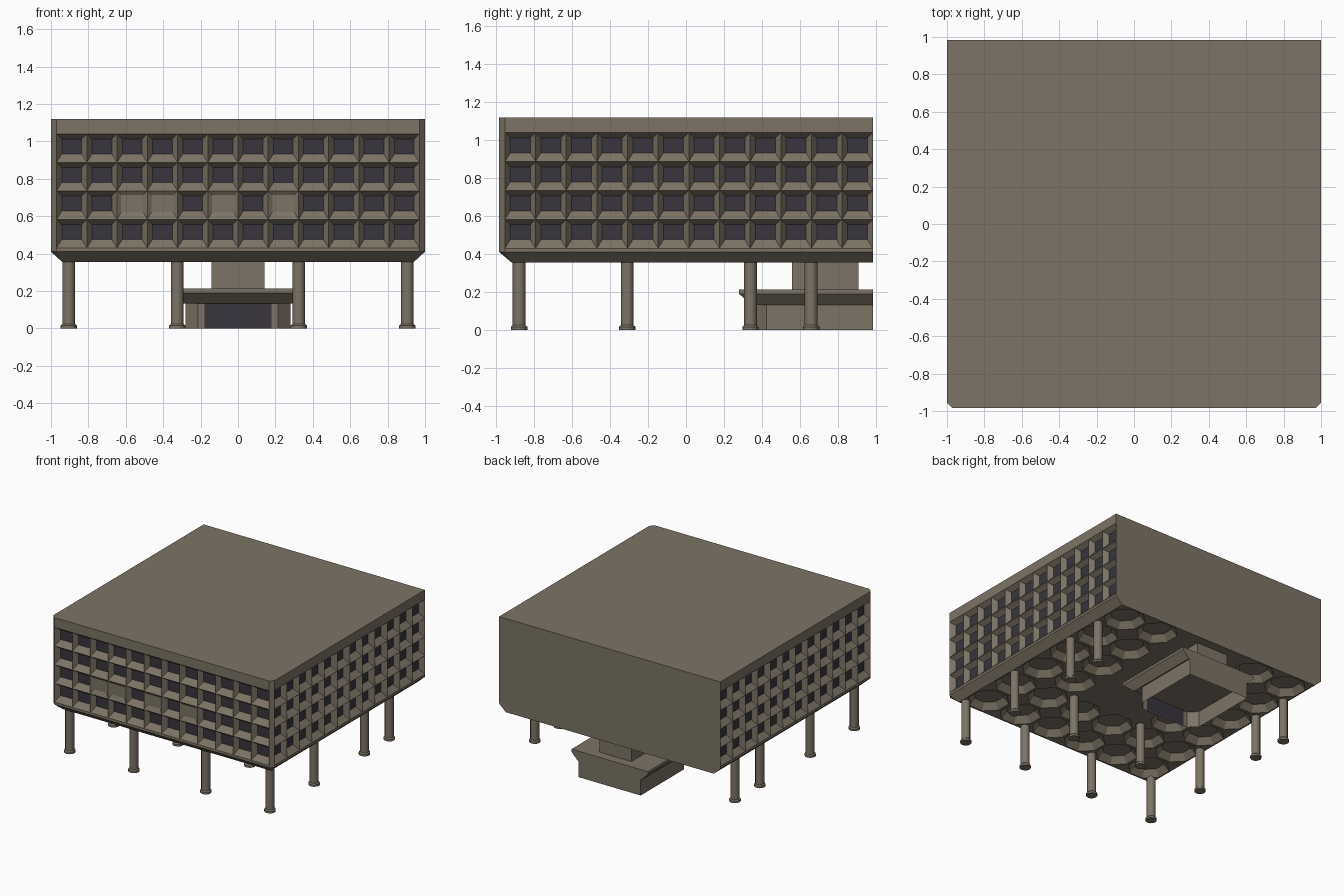
import bpy, bmesh, math
from mathutils import Vector

if "Cube" in bpy.data.objects:
    bpy.data.objects.remove(bpy.data.objects["Cube"])


def material(name, rgb):
    m = bpy.data.materials.new(name)
    m.diffuse_color = (*rgb, 1)
    m.use_nodes = True
    m.node_tree.nodes["Principled BSDF"].inputs["Base Color"].default_value = m.diffuse_color
    return m


CONCRETE = material("warm concrete", (0.205, 0.174, 0.130))
GLASS = material("dark glass", (0.040, 0.036, 0.048))


class Part:
    """Collects faces, each turned to look along a reference direction."""

    def __init__(self, name):
        self.name, self.bm = name, bmesh.new()

    def face(self, pts, ref, mat=0):
        clean = []
        for p in map(Vector, pts):
            if all((p - c).length > 1e-5 for c in clean):
                clean.append(p)
        f = self.bm.faces.new([self.bm.verts.new(p) for p in clean])
        f.normal_update()
        if f.normal.dot(Vector(ref)) < 0:
            f.normal_flip()
        f.material_index = mat

    def loft(self, low, high, center):
        # side walls between two outlines, facing away from the center
        for i in range(len(low)):
            j = (i + 1) % len(low)
            pts = [low[i], low[j], high[j], high[i]]
            mid = sum((Vector(p) for p in pts), Vector()) / 4
            d = mid - Vector(center)
            e = Vector(high[j]) - Vector(high[i])
            if e.length < 1e-5:
                e = Vector(low[j]) - Vector(low[i])
            n = Vector((e.y, -e.x, 0))
            self.face(pts, n if n.dot(d) > 0 else -n)

    def done(self):
        bmesh.ops.remove_doubles(self.bm, verts=self.bm.verts, dist=1e-5)
        me = bpy.data.meshes.new(self.name)
        self.bm.to_mesh(me)
        self.bm.free()
        me.materials.append(CONCRETE)
        me.materials.append(GLASS)
        ob = bpy.data.objects.new(self.name, me)
        bpy.context.collection.objects.link(ob)
        return ob


def ring(outline, z):
    return [(x, y, z) for x, y in outline]


Z0, ZS, ZC, ZR, ZT = 0.355, 0.41, 0.43, 1.04, 1.12
BACK = 0.985
COLS, ROWS = 12, 4


# window facades: grid of tapered recesses
def facade(name, u0, u1, place, out, blanks=()):
    p = Part(name)
    w, h = (u1 - u0) / COLS, (ZR - ZC) / ROWS
    out = Vector(out)

    def rect(a, b, c, d, depth=0):
        return [place(a, c, depth), place(b, c, depth), place(b, d, depth), place(a, d, depth)]

    for i in range(COLS):
        a, b = u0 + i * w, u0 + (i + 1) * w
        p.face(rect(a, b, ZS, ZC), out)
        p.face(rect(a, b, ZR, ZT), out)
        for j in range(ROWS):
            c, d = ZC + j * h, ZC + (j + 1) * h
            blank = (i, j) in blanks
            g = 0.006 if blank else 0
            o = rect(a, b, c, d)
            q = rect(a + 0.028 - g, b - 0.028 + g, c + 0.045 - g, d - 0.028 + g,
                     0.015 if blank else 0.04)
            for k in range(4):
                m = (k + 1) % 4
                p.face([o[k], o[m], q[m], q[k]], out)
            p.face(q, out, 0 if blank else 1)
    p.done()


facade("front_facade", -0.97, 0.97, lambda u, z, d: (u, -0.985 + d, z), (0, -1, 0),
       {(2, 1), (3, 1), (5, 1), (7, 1)})
facade("right_facade", -0.955, BACK, lambda u, z, d: (1 - d, u, z), (1, 0, 0))
facade("left_facade", -0.955, BACK, lambda u, z, d: (-1 + d, u, z), (-1, 0, 0))

# roof, plain back wall, corner strips and sloped lower edge
body = Part("building_shell")
plan = [(-1, BACK), (-1, -0.955), (-0.97, -0.985), (0.97, -0.985), (1, -0.955), (1, BACK)]
foot = [(-0.94, BACK), (-0.94, -0.92), (-0.94, -0.92), (0.94, -0.92), (0.94, -0.92), (0.94, BACK)]
body.face(ring(plan, ZT), (0, 0, 1))
body.face([(-0.94, BACK, Z0), (0.94, BACK, Z0), (1, BACK, ZS), (1, BACK, ZT),
           (-1, BACK, ZT), (-1, BACK, ZS)], (0, 1, 0))
for s in (-1, 1):
    body.face([(s, -0.955, ZS), (s * 0.97, -0.985, ZS), (s * 0.97, -0.985, ZT), (s, -0.955, ZT)],
              (s, -1, 0))
for i in range(5):
    body.face([(*foot[i], Z0), (*foot[i + 1], Z0), (*plan[i + 1], ZS), (*plan[i], ZS)], (0, 0, -1))
body.done()

# underside with octagonal coffers
soffit = Part("coffered_soffit")
N = 6
cw, ch = 1.88 / N, (BACK + 0.92) / N
DOWN = (0, 0, -1)
for i in range(N):
    for j in range(N):
        cx, cy = -0.94 + (i + 0.5) * cw, -0.92 + (j + 0.5) * ch

        def corner(k):
            a = math.radians(45 + 90 * k)
            return (cx + math.copysign(cw / 2, math.cos(a)), cy + math.copysign(ch / 2, math.sin(a)), Z0)

        def octagon(k, r, z):
            a = math.radians(22.5 + 45 * k)
            return (cx + r * math.cos(a), cy + r * math.sin(a), z)

        if i in (2, 3) and j >= 2:      # plain slab around the core
            soffit.face([corner(k) for k in range(4)], DOWN)
            continue
        ra, rb, zt = 0.158, 0.112, Z0 + 0.05
        for k in range(4):
            soffit.face([corner(k), octagon(2 * k, ra, Z0), octagon(2 * k + 1, ra, Z0)], DOWN)
            soffit.face([corner(k), corner(k + 1), octagon(2 * k + 2, ra, Z0),
                         octagon(2 * k + 1, ra, Z0)], DOWN)
        for k in range(8):
            soffit.face([octagon(k, ra, Z0), octagon(k + 1, ra, Z0),
                         octagon(k + 1, rb, zt), octagon(k, rb, zt)], DOWN)
        soffit.face([octagon(k, rb, zt) for k in range(8)], DOWN)
soffit.done()


# columns with flared feet
def column(name, x, y):
    p = Part(name)
    profile = [(0.043, 0), (0.043, 0.016), (0.034, 0.024), (0.034, Z0 + 0.02)]

    def circle(r, z):
        return [(x + r * math.cos(math.tau * k / 12), y + r * math.sin(math.tau * k / 12), z)
                for k in range(12)]

    for (r0, z0), (r1, z1) in zip(profile, profile[1:]):
        p.loft(circle(r0, z0), circle(r1, z1), (x, y, (z0 + z1) / 2))
    p.face(circle(0.043, 0), DOWN)
    ob = p.done()
    bpy.context.view_layer.objects.active = ob
    ob.select_set(True)
    bpy.ops.object.shade_smooth_by_angle(angle=math.radians(35))
    ob.select_set(False)


spots = [(x, y) for y in (-0.88, -0.31) for x in (-0.905, -0.325, 0.325, 0.905)]
spots += [(x, y) for y in (0.34, 0.66) for x in (-0.905, 0.905)]
for n, (x, y) in enumerate(spots):
    column(f"column_{n + 1}", x, y)

# entrance walls, open below, with angled front corners
lobby = Part("entrance_walls")
wall = [(-0.28, BACK), (-0.28, 0.425), (-0.215, 0.36), (0.215, 0.36), (0.28, 0.425), (0.28, BACK)]
lobby.loft(ring(wall, 0), ring(wall, 0.135), (0, 0.7, 0.07))
lobby.done()

# entrance glazing plate
glass = Part("entrance_glazing")
for y, d in ((0.356, -1), (0.364, 1)):
    glass.face([(-0.18, y, 0), (0.18, y, 0), (0.18, y, 0.132), (-0.18, y, 0.132)], (0, d, 0), 1)
glass.done()

# canopy with sloped underside, flush at the back
canopy = Part("entrance_canopy")
top = [(-0.345, BACK), (-0.345, 0.28), (0.345, 0.28), (0.345, BACK)]
low = [(-0.29, BACK), (-0.29, 0.345), (0.29, 0.345), (0.29, BACK)]
canopy.loft(ring(low, 0.132), ring(top, 0.19), (0, 0.65, 0.16))
canopy.loft(ring(top, 0.19), ring(top, 0.212), (0, 0.65, 0.2))
canopy.face(ring(top, 0.212), (0, 0, 1))
canopy.face(ring(low, 0.132), DOWN)
canopy.done()

# core linking canopy to building
core = Part("upper_core")
sq = [(-0.143, 0.91), (-0.143, 0.56), (0.143, 0.56), (0.143, 0.91)]
core.loft(ring(sq, 0.21), ring(sq, Z0), (0, 0.735, 0.28))
core.done()
